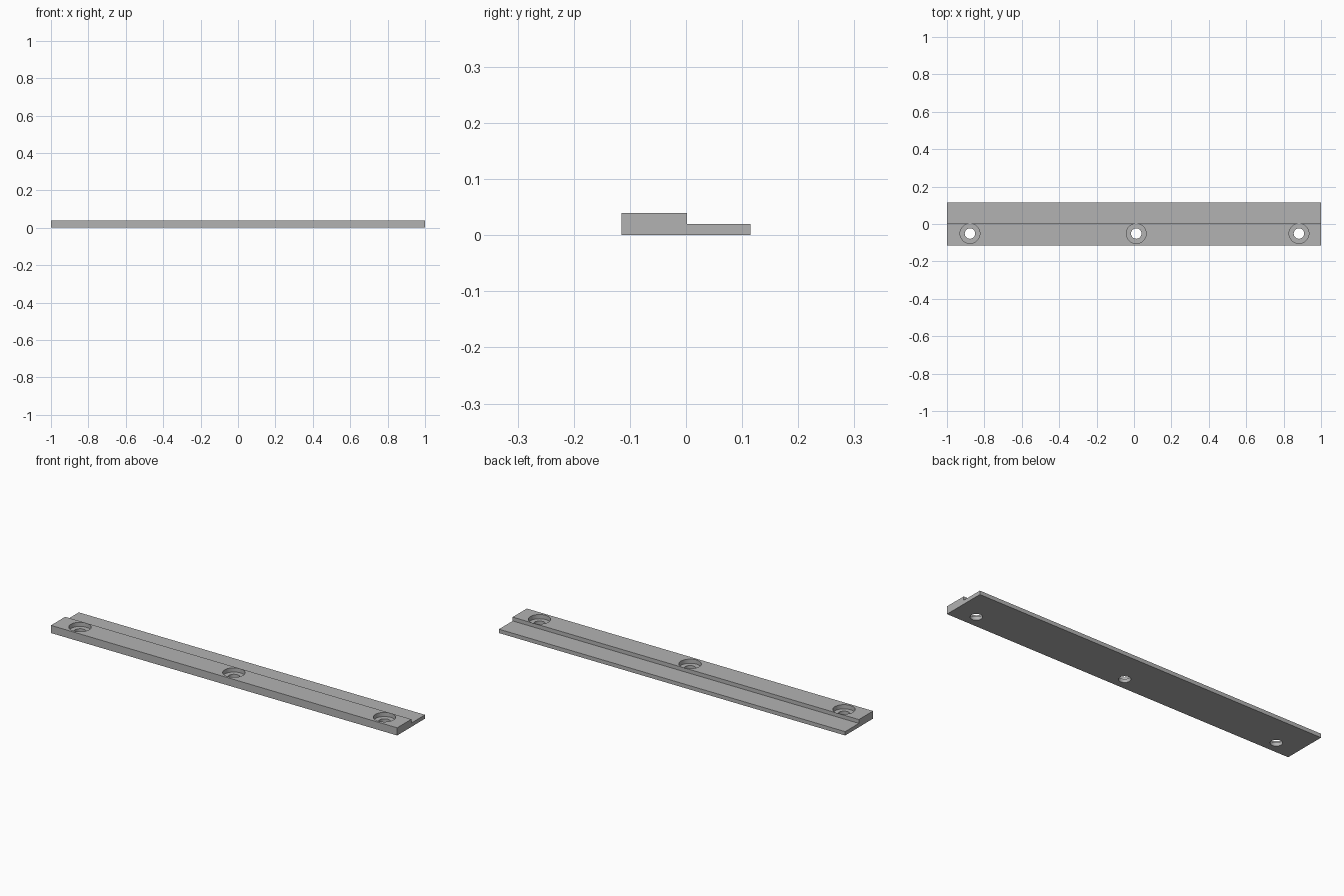
import bpy
import bmesh

cube = bpy.data.objects.get("Cube")
if cube:
    bpy.data.objects.remove(cube, do_unlink=True)

LENGTH, HEIGHT = 2.0, 0.04
HOLE_XS, HOLE_Y = (-0.877, 0.012, 0.882), -0.051

grey = bpy.data.materials.new("plain grey")
grey.use_nodes = True
colour = (0.45, 0.45, 0.45, 1)
grey.diffuse_color = colour
grey.node_tree.nodes["Principled BSDF"].inputs["Base Color"].default_value = colour


def add_object(name, bm):
    bmesh.ops.recalc_face_normals(bm, faces=bm.faces)
    mesh = bpy.data.meshes.new(name)
    bm.to_mesh(mesh)
    bm.free()
    mesh.materials.append(grey)
    obj = bpy.data.objects.new(name, mesh)
    bpy.context.collection.objects.link(obj)
    return obj


def add_cutter(name, radius, bottom, top):
    """One vertical cylinder per screw hole."""
    bm = bmesh.new()
    for x in HOLE_XS:
        made = bmesh.ops.create_cone(bm, cap_ends=True, segments=48, radius1=radius,
                                     radius2=radius, depth=top - bottom)
        bmesh.ops.translate(bm, verts=made["verts"], vec=(x, HOLE_Y, (top + bottom) / 2))
    obj = add_object(name, bm)
    obj.hide_render = True
    return obj


# Stepped strip: thick front half, thin lip at the back
profile = [(-0.115, 0), (0.115, 0), (0.115, 0.02), (0.002, 0.02),
           (0.002, HEIGHT), (-0.115, HEIGHT)]
bm = bmesh.new()
end = bm.faces.new([bm.verts.new((-LENGTH / 2, y, z)) for y, z in profile])
side = bmesh.ops.extrude_face_region(bm, geom=[end], use_keep_orig=True)["geom"]
bmesh.ops.translate(bm, vec=(LENGTH, 0, 0),
                    verts=[v for v in side if isinstance(v, bmesh.types.BMVert)])
strip = add_object("mounting_strip", bm)

# Counterbored screw holes
cutters = [add_cutter("counterbore_cutter", 0.053, 0.018, 0.1),
           add_cutter("screw_hole_cutter", 0.028, -0.1, 0.1)]
bpy.context.view_layer.objects.active = strip
for cutter in cutters:
    cut = strip.modifiers.new(cutter.name, "BOOLEAN")
    cut.operation = "DIFFERENCE"
    cut.solver = "EXACT"
    cut.object = cutter
    bpy.ops.object.modifier_apply(modifier=cut.name)
    bpy.data.objects.remove(cutter, do_unlink=True)

# Smooth hole walls, crisp edges
bpy.ops.object.select_all(action="DESELECT")
strip.select_set(True)
bpy.ops.object.shade_smooth_by_angle()
